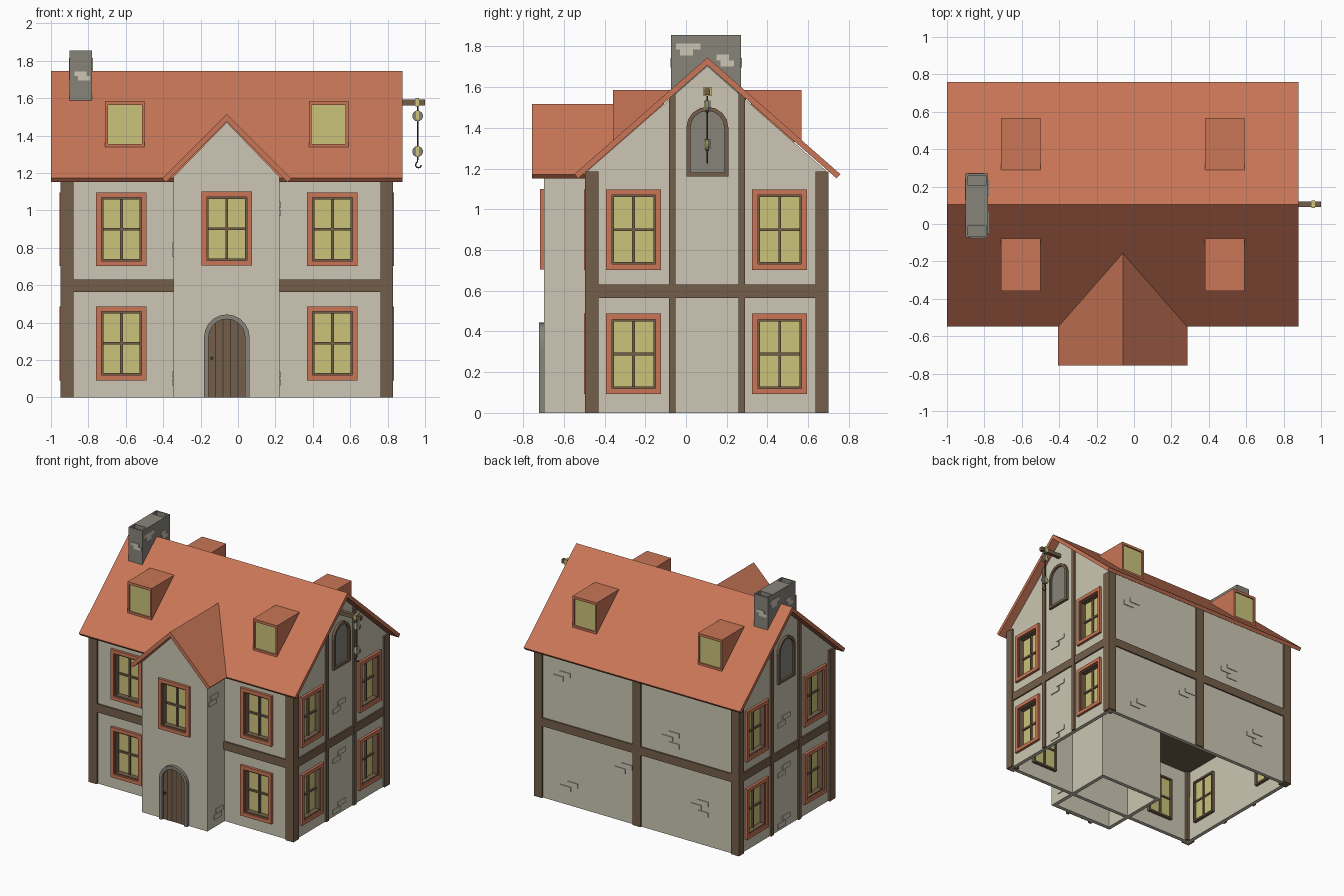
import bpy, bmesh, math
from mathutils import Matrix, Vector

if "Cube" in bpy.data.objects:
    bpy.data.objects.remove(bpy.data.objects["Cube"])

CX, CY = -0.06, 0.105            # house centre lines
SLOPE = 0.877                    # main roof pitch


def material(name, hexcol):
    m = bpy.data.materials.new(name)
    c = [int(hexcol[i:i + 2], 16) / 255 for i in (0, 2, 4)]
    m.diffuse_color = [((v + 0.055) / 1.055) ** 2.4 if v > 0.04 else v / 12.92 for v in c] + [1]
    m.use_nodes = True
    m.node_tree.nodes["Principled BSDF"].inputs["Base Color"].default_value = m.diffuse_color
    return m


ROOF = material("terracotta", "C97657")
WALL = material("plaster", "CCC6B3")
GLASS = material("yellow_glass", "CBC37B")
WOOD = material("timber", "745F4A")
STONE = material("grey_stone", "87847A")
DARK = material("dark_iron", "45392E")
parts = {}
I = Matrix()


def part(name, mat):
    """Fetch (or start) the mesh that collects one named part."""
    return parts.setdefault(name, (bmesh.new(), mat))[0]


def prism(bm, pts, d0, d1, M=I, axis='Y', cap_skip=None):
    """Extrude a profile: (x,z) along Y, or (y,z) along X. cap_skip drops one side face."""
    f = (lambda p, d: Vector((p[0], d, p[1]))) if axis == 'Y' else (lambda p, d: Vector((d, p[0], p[1])))
    a = [bm.verts.new(M @ f(p, d0)) for p in pts]
    b = [bm.verts.new(M @ f(p, d1)) for p in pts]
    bm.faces.new(a)
    bm.faces.new(b[::-1])
    n = len(pts)
    for i in range(n):
        if i != cap_skip:
            j = (i + 1) % n
            bm.faces.new((a[j], a[i], b[i], b[j]))


def rect(x0, x1, z0, z1):
    return [(x0, z0), (x1, z0), (x1, z1), (x0, z1)]


def box(bm, x0, x1, y0, y1, z0, z1, M=I):
    prism(bm, rect(x0, x1, z0, z1), y0, y1, M)


def ring(bm, outer, inner, d0, d1, M=I, closed=True):
    """Frame between two matching loops, one block per segment."""
    n = len(outer)
    for i in range(n if closed else n - 1):
        j = (i + 1) % n
        prism(bm, [outer[i], outer[j], inner[j], inner[i]], d0, d1, M)


def arch(cx, half, z0, spring, n=8):
    top = [(cx + half * math.cos(math.pi * k / n), spring + half * math.sin(math.pi * k / n)) for k in range(n + 1)]
    return [(cx + half, z0)] + top + [(cx - half, z0)]


def rod(bm, p, q, r, seg=8):
    p, q = Vector(p), Vector(q)
    rot = Vector((0, 0, 1)).rotation_difference(q - p).to_matrix().to_4x4()
    bmesh.ops.create_cone(bm, cap_ends=True, segments=seg, radius1=r, radius2=r, depth=(q - p).length,
                          matrix=Matrix.Translation((p + q) / 2) @ rot)


# ---- local frames: x along the wall, -y outward, wall surface at y = 0
def frame(x, y, deg):
    return Matrix.Translation((x, y, 0)) @ Matrix.Rotation(math.radians(deg), 4, 'Z')


FRONT, GABLE = frame(0, -0.482, 0), frame(0, -0.697, 0)
RIGHT, LEFT = frame(0.815, CY, 90), frame(-0.935, CY, -90)
BACK = frame(0, 0.687, 180)


# ---- walls: open-bottomed shells
prism(part("house_walls", WALL), [(-0.482, 0), (0.687, 0), (0.687, 1.19), (CY, 1.703), (-0.482, 1.19)],
      -0.935, 0.815, axis='X', cap_skip=0)
prism(part("front_gable_walls", WALL), [(-0.345, 0), (0.222, 0), (0.222, 1.18), (CX, 1.472), (-0.345, 1.18)],
      -0.697, -0.10, cap_skip=0)
box(part("upper_floor", WOOD), -0.92, 0.80, -0.47, 0.67, 0.585, 0.61)


# ---- windows
def window(M, cx, z0):
    x0, x1, z1 = cx - 0.135, cx + 0.135, z0 + 0.395
    r = lambda d: rect(x0 + d, x1 - d, z0 + d, z1 - d)
    ring(part("window_surrounds", ROOF), r(0), r(0.028), -0.02, 0.01, M)
    ring(part("window_sashes", WOOD), r(0.024), r(0.038), -0.008, 0.055, M)
    prism(part("window_panes", GLASS), r(0.03), 0.034, 0.04, M)
    bars, zc = part("window_bars", WOOD), (z0 + z1) / 2
    box(bars, cx - 0.007, cx + 0.007, 0.02, 0.05, z0 + 0.03, z1 - 0.03, M)
    box(bars, x0 + 0.03, x1 - 0.03, 0.022, 0.048, zc - 0.007, zc + 0.007, M)
    prism(part("cutter", WALL), r(0.026), -0.06, 0.06, M)


for z in (0.092, 0.702):
    for x in (-0.623, 0.505):
        window(FRONT, x, z)
    for side in (RIGHT, LEFT):
        for x in (-0.362, 0.355):
            window(side, x, z)
window(GABLE, CX, 0.705)

# ---- timber framing
posts, beams = part("corner_posts", WOOD), part("beams", WOOD)
for x0, x1 in ((-0.95, -0.88), (0.762, 0.83)):
    for y0, y1 in ((-0.497, -0.43), (0.635, 0.70)):
        box(posts, x0, x1, y0, y1, 0, 1.185)
box(posts, CX - 0.035, CX + 0.035, 0.67, 0.70, 0, 1.185)
for side in (RIGHT, LEFT):
    for c in (-0.173, 0.168):
        prism(part("side_studs", WOOD), [(c - 0.016, 0), (c + 0.016, 0), (c + 0.016, 1.71 - SLOPE * abs(c + 0.016)),
              (c - 0.016, 1.71 - SLOPE * abs(c - 0.016))], -0.013, 0.01, side)
    box(beams, -0.55, 0.55, -0.011, 0.01, 0.565, 0.63, side)
box(beams, -0.9, 0.79, 0.67, 0.698, 0.565, 0.63)
for x0, x1 in ((-0.9, -0.345), (0.222, 0.79)):
    box(beams, x0, x1, -0.494, -0.47, 0.565, 0.63)

# ---- attic arches
for side in (RIGHT, LEFT):
    outer = arch(0, 0.103, 1.16, 1.40)
    inner = arch(0, 0.083, 1.18, 1.40)
    ring(part("attic_frames", WOOD), outer, inner, -0.02, 0.01, side)
    prism(part("attic_shutters", STONE), inner, -0.005, 0.002, side)

# ---- door
ring(part("door_arch", STONE), arch(CX, 0.122, 0, 0.322, 10), arch(CX, 0.097, 0, 0.322, 10), -0.024, 0.01, GABLE, False)
prism(part("door", WOOD), arch(CX, 0.1, 0, 0.322, 10), -0.006, 0.002, GABLE)
for k in (-0.06, -0.02, 0.02, 0.06):
    top = 0.322 + math.sqrt(0.097 ** 2 - k * k)
    box(part("door_gaps", DARK), CX + k - 0.003, CX + k + 0.003, -0.008, -0.005, 0, top, GABLE)
rod(part("door_knob", DARK), (-0.14, -0.718, 0.21), (-0.14, -0.70, 0.21), 0.009)


# ---- exposed bricks on the plaster
def bricks(M, cx, cz, n=2, flip=1):
    for k in range(n):
        x, z = cx + flip * 0.03 * (-1) ** k, cz - 0.042 * k
        box(part("bricks", WALL), x - 0.046, x + 0.046, -0.006, 0.004, z - 0.018, z + 0.018, M)


for x, z, n in ((0.60, 1.02, 2), (-0.35, 0.80, 3), (0.06, 0.44, 2), (0.535, 0.17, 2), (-0.6, 0.33, 3)):
    bricks(BACK, -x, z, n)
for side in (RIGHT, LEFT):
    for z in (0.87, 0.48, 0.08):
        bricks(side, -0.02, z)
for M, s, up in ((frame(0.222, 0, 90), 1, 1.03), (frame(-0.345, 0, -90), -1, 0.81)):
    bricks(M, s * -0.628, up, 2, 0.4 * s)
    bricks(M, s * -0.562, 0.122, 2, 0.3 * s)


# ---- roofs: bent slabs with square-cut eaves
def roof_profile(c, half, top, slope, t=0.028):
    n = Vector((slope, 1)).normalized() * t
    low = top - half * slope
    apex = top - t * math.sqrt(1 + slope ** 2)
    return [(c - half, low), (c, top), (c + half, low), (c + half - n.x, low - n.y),
            (c, apex), (c - half + n.x, low - n.y)]


def gabled_roof(name, prof, d0, d1, axis):
    bm = part(name, ROOF)
    a, b, c, d, e, f = prof
    prism(bm, [a, b, e, f], d0, d1, I, axis)
    prism(bm, [b, c, d, e], d0, d1, I, axis)


gabled_roof("main_roof", roof_profile(CY, 0.653, 1.745, SLOPE), -1.0, 0.88, 'X')
gabled_roof("front_gable_roof", roof_profile(CX, 0.345, 1.516, 1.0), -0.757, -0.15, 'Y')

# ---- dormers, front and back
for s in (1, -1):
    M = Matrix.Translation((0, CY, 0)) @ Matrix.Diagonal((1, s, 1, 1))
    for cx in (-0.605, 0.485):
        a, b = cx - 0.105, cx + 0.105
        prism(part("dormers", ROOF), [(-0.445, 1.33), (-0.445, 1.585), (-0.182, 1.585), (-0.30, 1.33)],
              a, b, M, 'X')
        ring(part("dormer_frames", ROOF), rect(a, b, 1.335, 1.585), rect(a + 0.014, b - 0.014, 1.355, 1.565),
             -0.463, -0.44, M)
        box(part("dormer_panes", GLASS), a + 0.01, b - 0.01, -0.453, -0.444, 1.35, 1.57, M)

# ---- chimney with two flue pits and bare stones
ch = part("chimney", STONE)
box(ch, -0.90, -0.78, -0.073, 0.27, 1.55, 1.815)
for x0, x1 in ((-0.90, -0.888), (-0.792, -0.78)):
    box(ch, x0, x1, -0.073, 0.27, 1.815, 1.855)
for y0, y1 in ((-0.073, -0.063), (-0.01, 0.205), (0.26, 0.27)):
    box(ch, -0.888, -0.792, y0, y1, 1.815, 1.855)
st = part("chimney_stones", WALL)
for side in (frame(-0.78, 0, 90), frame(-0.90, 0.197, -90)):
    for x0, x1, z0, z1 in ((-0.05, 0.07, 1.785, 1.815), (-0.03, 0.035, 1.755, 1.785),
                           (0.15, 0.21, 1.73, 1.76), (0.17, 0.235, 1.70, 1.73)):
        box(st, x0, x1, -0.004, 0.002, z0, z1, side)
for side in (frame(-0.84, -0.073, 0), frame(-0.84, 0.27, 180)):
    box(st, -0.035, 0.03, -0.004, 0.002, 1.72, 1.743, side)
    box(st, -0.015, 0.05, -0.004, 0.002, 1.695, 1.72, side)

# ---- hoist
box(part("hoist_beam", WOOD), 0.80, 1.0, CY - 0.014, CY + 0.014, 1.562, 1.592)
brass = part("hoist_straps", GLASS)
box(brass, 0.948, 0.968, CY - 0.02, CY + 0.02, 1.555, 1.60)
for z in (1.505, 1.315):
    rod(part("pulleys", STONE), (0.96, CY - 0.009, z), (0.96, CY + 0.009, z), 0.029, 14)
    for s in (-1, 1):
        box(brass, 0.953, 0.967, CY + s * 0.013 - 0.003, CY + s * 0.013 + 0.003, z - 0.02, z + 0.03)
rope = part("rope_and_hook", DARK)
rod(rope, (0.96, CY, 1.56), (0.96, CY, 1.29), 0.004)
hook = [(0.96, CY, 1.29), (0.96, CY, 1.27)]
hook += [(0.965 + 0.016 * math.cos(a), CY, 1.244 + 0.016 * math.sin(a))
         for a in [math.radians(110 + 40 * k) for k in range(7)]]
for p, q in zip(hook, hook[1:]):
    rod(rope, p, q, 0.004, 6)

# ---- turn the collected parts into objects
objs = {}
for name, (bm, mat) in parts.items():
    bmesh.ops.recalc_face_normals(bm, faces=bm.faces)
    me = bpy.data.meshes.new(name)
    bm.to_mesh(me)
    bm.free()
    me.materials.append(mat)
    objs[name] = bpy.data.objects.new(name, me)
    bpy.context.collection.objects.link(objs[name])

# ---- thicken the walls and cut the window openings
for name in ("house_walls", "front_gable_walls"):
    ob = objs[name]
    bpy.context.view_layer.objects.active = ob
    sol = ob.modifiers.new("thickness", 'SOLIDIFY')
    sol.thickness, sol.offset, sol.use_even_offset = 0.03, -1, True
    cut = ob.modifiers.new("openings", 'BOOLEAN')
    cut.operation, cut.solver, cut.object = 'DIFFERENCE', 'EXACT', objs["cutter"]
    for m in ("thickness", "openings"):
        bpy.ops.object.modifier_apply(modifier=m)
bpy.data.objects.remove(objs["cutter"])
